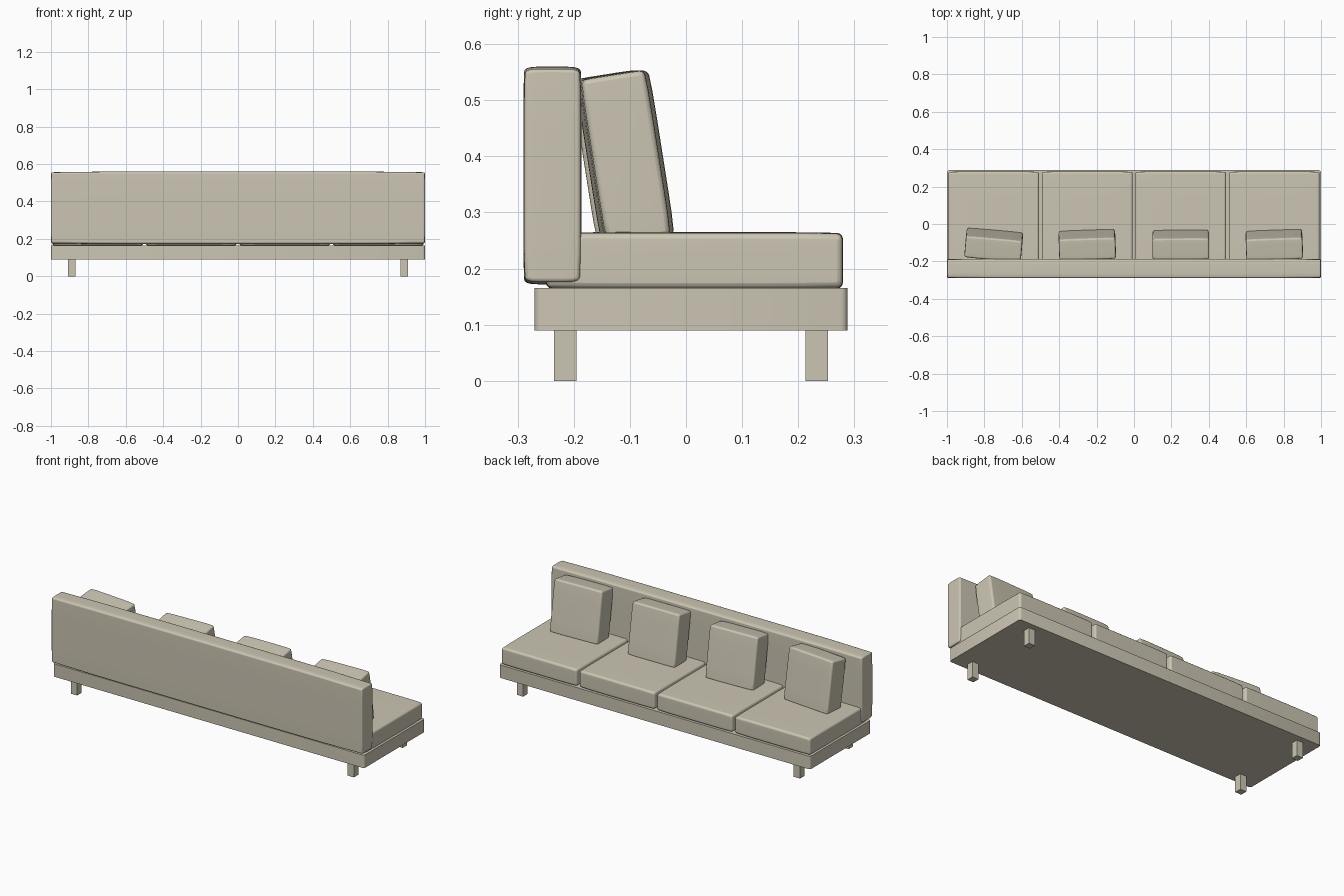
import bpy, bmesh, math
from mathutils import Vector

if "Cube" in bpy.data.objects:
    bpy.data.objects.remove(bpy.data.objects["Cube"])

fabric = bpy.data.materials.new("beige fabric")
fabric.diffuse_color = (0.60, 0.56, 0.45, 1)
fabric.use_nodes = True
fabric.node_tree.nodes["Principled BSDF"].inputs["Base Color"].default_value = fabric.diffuse_color


def box(name, lo, hi, bevel=0.0, puff=(0, 0, 0), vertical_only=False, rot=(0, 0, 0)):
    """Box between two corners; puff pulls each face's border inwards on x, y, z."""
    lo, hi = Vector(lo), Vector(hi)
    half = (hi - lo) / 2
    bm = bmesh.new()
    bmesh.ops.create_cube(bm, size=2)
    if bevel and vertical_only:
        edges = [e for e in bm.edges if abs(e.verts[0].co.z - e.verts[1].co.z) > 1]
        for v in bm.verts:
            v.co = Vector(a * b for a, b in zip(v.co, half))
        bmesh.ops.bevel(bm, geom=edges, offset=bevel, segments=3, profile=0.5, affect='EDGES')
    else:
        if any(puff):
            bmesh.ops.subdivide_edges(bm, edges=bm.edges[:], cuts=7, use_grid_fill=True)
        for v in bm.verts:
            p = v.co.copy()
            for i in range(3):
                others = [abs(p[j]) ** 6 for j in range(3) if j != i]
                v.co[i] = p[i] * (half[i] - puff[i] * sum(others) / 2)
    mesh = bpy.data.meshes.new(name)
    bm.to_mesh(mesh)
    bm.free()
    mesh.materials.append(fabric)
    ob = bpy.data.objects.new(name, mesh)
    bpy.context.collection.objects.link(ob)
    ob.location = (lo + hi) / 2
    ob.rotation_euler = [math.radians(a) for a in rot]
    if bevel and not vertical_only:
        m = ob.modifiers.new("soft edges", 'BEVEL')
        m.width = bevel
        m.segments = 3
        m.limit_method = 'ANGLE'
        m.angle_limit = math.radians(50)
    bpy.context.view_layer.objects.active = ob
    ob.select_set(True)
    bpy.ops.object.shade_smooth_by_angle(angle=math.radians(35))
    ob.select_set(False)
    return ob


# Platform and legs
box("base", (-1, -0.27, 0.09), (1, 0.288, 0.165), 0.012, vertical_only=True)
for sx in (-1, 1):
    for y, label in ((-0.215, "back_leg"), (0.233, "front_leg")):
        box(label, (sx * 0.89 - 0.02, y - 0.02, 0), (sx * 0.89 + 0.02, y + 0.02, 0.092))

# Backrest
box("backrest", (-1, -0.29, 0.172), (1, -0.186, 0.56), 0.006, puff=(0.003, 0.003, 0.008))

# Seat cushions and loose pillows
for x, yaw in zip((-0.75, -0.25, 0.25, 0.75), (-5, 2, 0.5, 2)):
    box("seat_cushion", (x - 0.243, -0.25, 0.163), (x + 0.243, 0.28, 0.265),
        0.010, puff=(0.002, 0.002, 0.003))
    box("pillow", (x - 0.152, -0.172, 0.248), (x + 0.152, -0.052, 0.548),
        0.008, puff=(0.003, 0.004, 0.003), rot=(9, 0, yaw))
